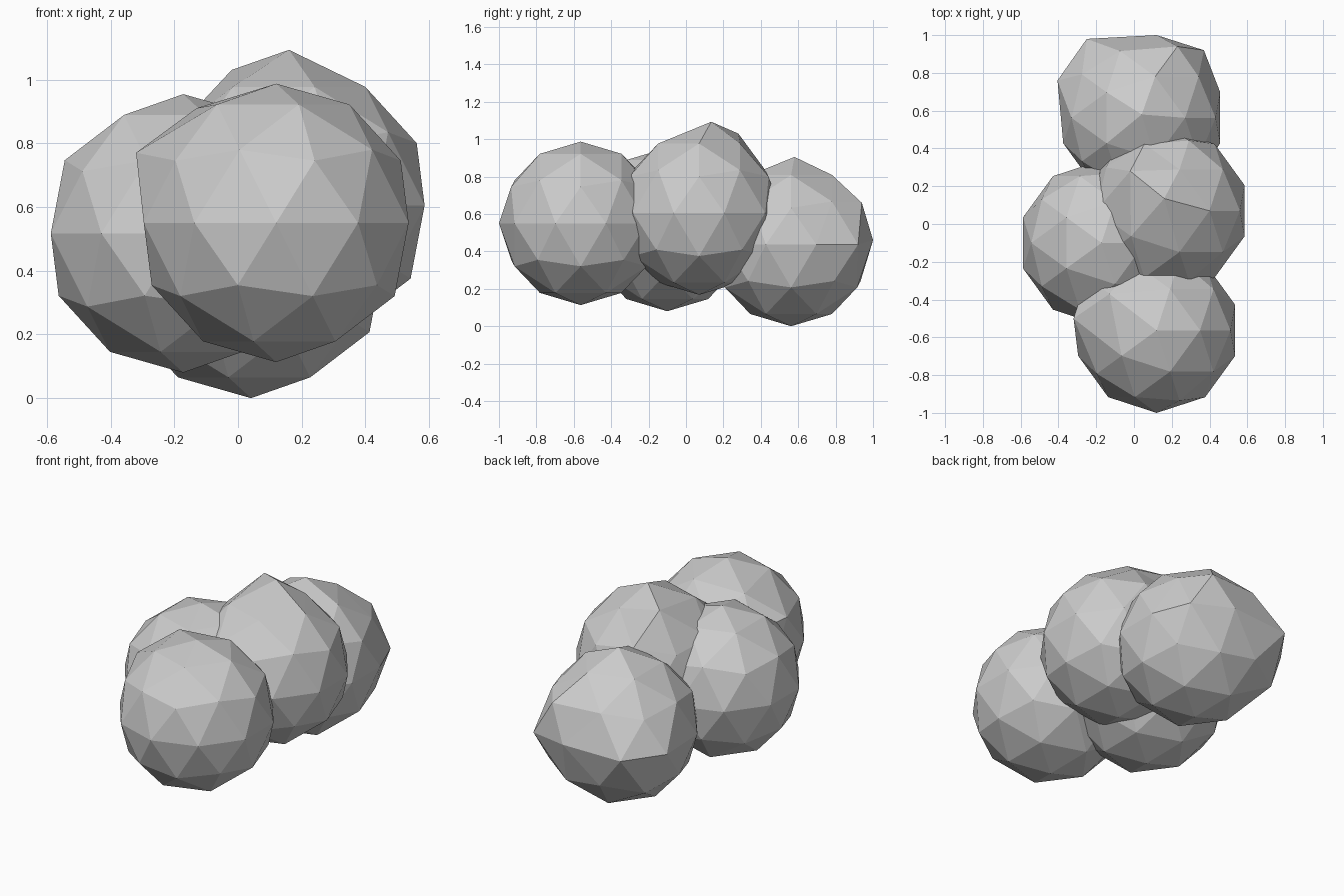
import bpy
from mathutils import Vector

RADIUS = 0.437


def boulder(name, centre, nudges=()):
    """Faceted ball; each nudge moves the vertex nearest a direction to a new spot."""
    bpy.ops.mesh.primitive_ico_sphere_add(subdivisions=2, radius=RADIUS, location=centre)
    ob = bpy.context.object
    ob.name = name
    rest = [v.co.copy() for v in ob.data.vertices]
    for direction, target in nudges:
        d = Vector(direction)
        i = max(range(len(rest)), key=lambda k: rest[k].normalized().dot(d.normalized()))
        ob.data.vertices[i].co = Vector(target) - Vector(centre)
    return ob


# Front lump, pulled out at its upper left
boulder("front_lump", (0.12, -0.563, 0.55), [
    ((-0.85, 0, 0.526), (-0.32, -0.50, 0.77)),
    ((-0.425, 0.309, 0.851), (-0.13, -0.37, 0.91)),
    ((-0.724, 0.526, 0.447), (-0.25, -0.28, 0.74)),
])

# Left lump, regular
boulder("left_lump", (-0.172, -0.10, 0.517))

# Upper right lump, with a raised crown
boulder("upper_lump", (0.17, 0.07, 0.605), [
    ((0, 0, 1), (0.16, 0.135, 1.093)),
    ((-0.425, 0.309, 0.851), (-0.02, 0.28, 1.03)),
])

# Back lump, stretched along its rear rim
boulder("back_lump", (0.041, 0.562, 0.437), [
    ((0, 0, 1), (0.041, 0.58, 0.905)),
    ((0, 1, 0), (0.12, 1.0, 0.46)),
    ((-0.588, 0.809, 0), (-0.25, 0.98, 0.45)),
    ((0.588, 0.809, 0), (0.37, 0.92, 0.437)),
    ((-0.951, 0.309, 0), (-0.405, 0.76, 0.45)),
    ((0.276, 0.85, 0.447), (0.23, 0.94, 0.66)),
    ((-0.688, 0.5, -0.526), (-0.295, 0.81, 0.207)),
])
